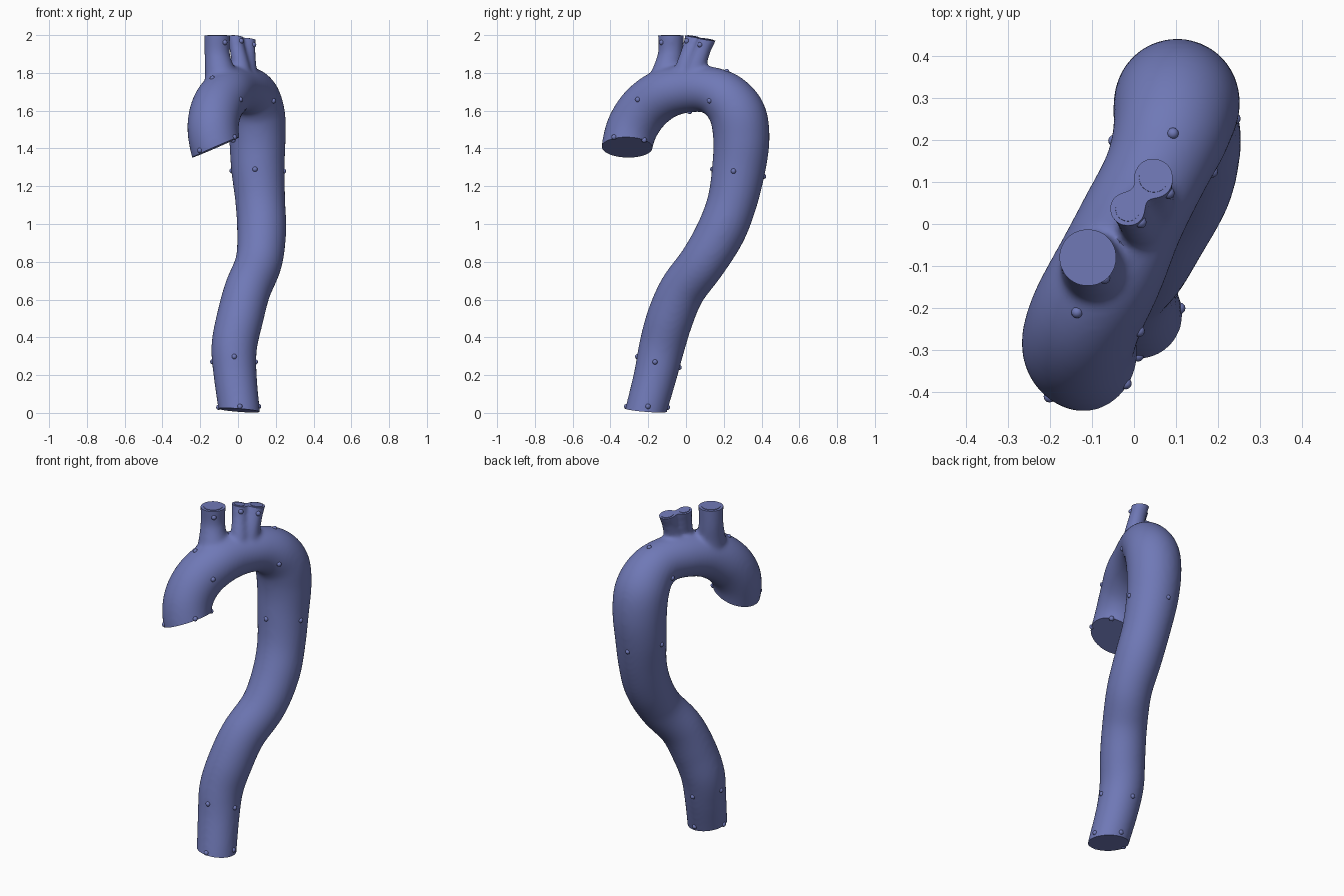
import bpy, bmesh
from math import cos, sin, tau
from mathutils import Vector

if "Cube" in bpy.data.objects:
    bpy.data.objects.remove(bpy.data.objects["Cube"])

col = bpy.context.scene.collection
blue = bpy.data.materials.new("vessel_blue")
blue.diffuse_color = (0.16, 0.19, 0.47, 1)
blue.use_nodes = True
blue.node_tree.nodes["Principled BSDF"].inputs["Base Color"].default_value = blue.diffuse_color


def add_object(name, bm):
    me = bpy.data.meshes.new(name)
    bm.to_mesh(me)
    bm.free()
    ob = bpy.data.objects.new(name, me)
    col.objects.link(ob)
    return ob


def add_tube(bm, points, steps=8, sides=40):
    """Closed tube along a smooth curve through (x, y, z, radius) points."""
    p = [Vector(q) for q in points]
    p = [2 * p[0] - p[1]] + p + [2 * p[-1] - p[-2]]
    path = []
    for a, b, c, d in zip(p, p[1:], p[2:], p[3:]):
        for i in range(steps):
            t = i / steps
            path.append(0.5 * (2 * b + (c - a) * t + (2 * a - 5 * b + 4 * c - d) * t * t
                               + (3 * b - a - 3 * c + d) * t ** 3))
    path.append(p[-2])
    rings, side = [], Vector((1, 0.1, 0))
    for i, q in enumerate(path):
        tan = (path[min(i + 1, len(path) - 1)] - path[max(i - 1, 0)]).to_3d().normalized()
        side = (side - tan * side.dot(tan)).normalized()
        up = tan.cross(side)
        rings.append([bm.verts.new(q.to_3d() + q[3] * (side * cos(tau * k / sides)
                                                       + up * sin(tau * k / sides)))
                      for k in range(sides)])
    for r, s in zip(rings, rings[1:]):
        for k in range(sides):
            j = (k + 1) % sides
            bm.faces.new((r[k], r[j], s[j], s[k]))
    bm.faces.new(rings[0][::-1])
    bm.faces.new(rings[-1])


def slice_end(bm, centre, outward, reach):
    """Cut one end off flat and cap it, leaving everything out of reach alone."""
    c, d = Vector(centre), Vector(outward).normalized()
    near = []
    for f in bm.faces:
        v = f.calc_center_median() - c
        h = v.dot(d)
        if h > -0.04 and (v - d * h).length < reach and h < 0.3:
            near.append(f)
    geom = set(near)
    for f in near:
        geom.update(f.edges)
        geom.update(f.verts)
    bmesh.ops.bisect_plane(bm, geom=list(geom), plane_co=c, plane_no=d, clear_outer=True)
    rim = [e for e in bm.edges if e.is_boundary]
    bmesh.ops.holes_fill(bm, edges=rim, sides=0)


# main vessel, run past both ends so they can be sliced clean
main = [(-0.085, -0.315, 1.30, .133), (-0.12, -0.312, 1.41, .134),
        (-0.132, -0.28, 1.52, .136), (-0.11, -0.21, 1.62, .136),
        (-0.06, -0.11, 1.69, .133), (-0.005, 0.01, 1.715, .125),
        (0.05, 0.12, 1.71, .124), (0.085, 0.21, 1.665, .138),
        (0.10, 0.275, 1.575, .15), (0.103, 0.293, 1.45, .149),
        (0.105, 0.28, 1.30, .142), (0.118, 0.245, 1.12, .132),
        (0.125, 0.185, 0.96, .130), (0.11, 0.09, 0.80, .124),
        (0.05, -0.02, 0.65, .123), (0.01, -0.085, 0.50, .124),
        (-0.02, -0.128, 0.35, .121), (-0.015, -0.162, 0.20, .114),
        (0.005, -0.21, 0.02, .109), (0.012, -0.235, -0.08, .109)]

# three upper branches, flaring into the arch
branches = [
    [(-0.07, -0.12, 1.68, .115), (-0.095, -0.10, 1.80, .082),
     (-0.11, -0.082, 1.90, .067), (-0.11, -0.08, 2.00, .069), (-0.11, -0.08, 2.06, .069)],
    [(0.02, -0.03, 1.70, .07), (0.015, -0.01, 1.82, .05),
     (-0.005, 0.02, 1.93, .041), (-0.015, 0.035, 1.99, .042), (-0.025, 0.05, 2.05, .042)],
    [(0.04, 0.03, 1.70, .075), (0.045, 0.05, 1.82, .055),
     (0.047, 0.085, 1.92, .046), (0.047, 0.11, 1.98, .048), (0.047, 0.13, 2.04, .048)],
]

bm = bmesh.new()
for pts in [main] + branches:
    add_tube(bm, pts)
bmesh.ops.recalc_face_normals(bm, faces=bm.faces[:])
vessel = add_object("vessel", bm)
rm = vessel.modifiers.new("blend", 'REMESH')
rm.mode = 'VOXEL'
rm.voxel_size = 0.011
sm = vessel.modifiers.new("soften", 'SMOOTH')
sm.factor = 0.5
sm.iterations = 12
bpy.context.view_layer.update()
dg = bpy.context.evaluated_depsgraph_get()
blended = bpy.data.meshes.new_from_object(vessel.evaluated_get(dg))
vessel.modifiers.clear()

# flat ends: two on the main vessel, one on the big branch, one shared by the small pair
bm = bmesh.new()
bm.from_mesh(blended)
slice_end(bm, (-0.12, -0.312, 1.405), (0.4, -0.03, -0.92), 0.24)
slice_end(bm, (0.005, -0.21, 0.014), (-0.08, -0.08, -1), 0.24)
slice_end(bm, (-0.11, -0.08, 1.998), (0, 0, 1), 0.10)
slice_end(bm, (0.02, 0.075, 1.984), (0.06, 0.15, 1), 0.12)
bmesh.ops.recalc_face_normals(bm, faces=bm.faces[:])
bm.to_mesh(blended)
bm.free()
vessel.data = blended

# thin round plates in the branch ends
bm = bmesh.new()
for top, aim, r in [((-0.11, -0.08, 1.998), (0, 0, 1), .052),
                    ((-0.015, 0.035, 1.992), (0.06, 0.15, 1), .029),
                    ((0.047, 0.11, 1.977), (0.06, 0.15, 1), .035)]:
    geo = bmesh.ops.create_cone(bm, cap_ends=True, segments=32, radius1=r, radius2=r, depth=0.006)
    rot = Vector(aim).to_track_quat('Z', 'Y').to_matrix()
    for v in geo["verts"]:
        v.co = rot @ v.co + Vector(top)
plates = add_object("branch_end_plates", bm)

# small bumps scattered over the wall, snapped to the surface
spots = [(0.01, -0.32, 0.035), (0.12, -0.20, 0.035), (0.01, -0.10, 0.03), (-0.10, -0.21, 0.03),
         (-0.02, -0.27, 0.30), (0.10, -0.165, 0.27), (-0.02, -0.035, 0.24), (-0.14, -0.14, 0.27),
         (0.09, 0.14, 1.29), (0.25, 0.25, 1.28), (0.10, 0.42, 1.25), (-0.05, 0.28, 1.28),
         (0.20, 0.115, 1.65), (0.095, 0.22, 1.82), (0.02, 0.02, 1.57), (-0.07, 0.2, 1.65),
         (0.02, -0.26, 1.66), (-0.135, -0.21, 1.77), (-0.20, -0.41, 1.39), (-0.02, -0.38, 1.46),
         (0.0, -0.20, 1.44), (-0.055, -0.15, 1.96), (0.02, -0.0, 1.97), (0.09, 0.07, 1.95)]
bpy.context.view_layer.update()
bm = bmesh.new()
for s in spots:
    ok, loc, nor, idx = vessel.closest_point_on_mesh(Vector(s))
    geo = bmesh.ops.create_uvsphere(bm, u_segments=12, v_segments=8, radius=0.014)
    bmesh.ops.translate(bm, verts=geo["verts"], vec=loc - nor * 0.003)
bumps = add_object("surface_bumps", bm)

# smooth walls, crisp ends
for ob in (vessel, plates, bumps):
    ob.data.materials.clear()
    ob.data.materials.append(blue)
    bpy.ops.object.select_all(action='DESELECT')
    ob.select_set(True)
    bpy.context.view_layer.objects.active = ob
    bpy.ops.object.shade_smooth_by_angle(angle=0.7)
